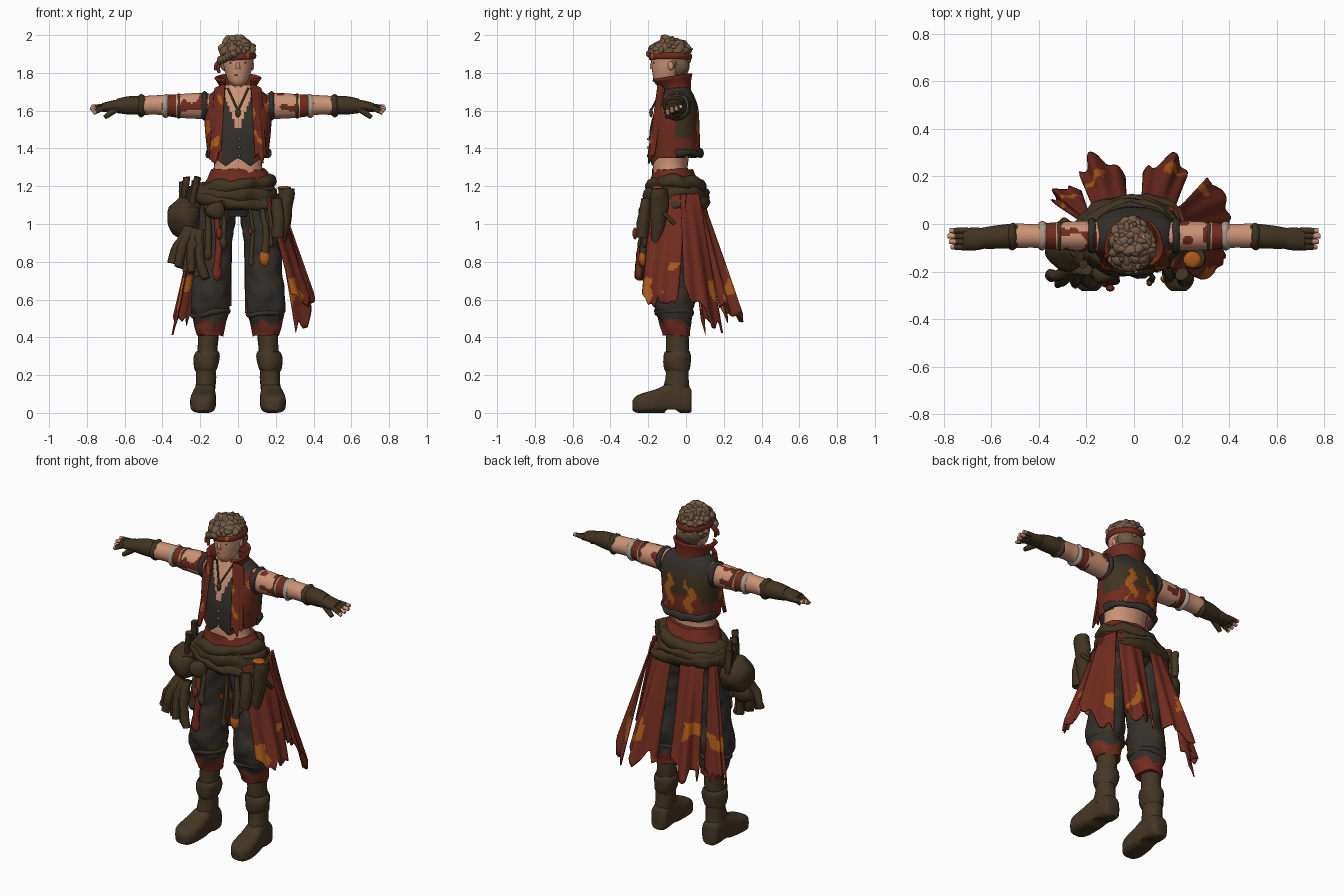
import bpy, bmesh, math, random
from mathutils import Vector, noise

random.seed(4)
cube = bpy.data.objects.get("Cube")
if cube:
    bpy.data.objects.remove(cube)

PALETTE = {
    "skin": (0.60, 0.29, 0.18), "hair_tan": (0.175, 0.105, 0.06),
    "rust_red": (0.160, 0.024, 0.013), "orange": (0.40, 0.10, 0.009),
    "charcoal": (0.034, 0.030, 0.025), "leather": (0.052, 0.033, 0.015),
    "boot_brown": (0.058, 0.037, 0.018), "bone": (0.40, 0.33, 0.26),
    "black": (0.01, 0.009, 0.008),
}
MATS = {}
for label, rgb in PALETTE.items():
    m = bpy.data.materials.new(label)
    m.use_nodes = True
    m.diffuse_color = (*rgb, 1)
    m.node_tree.nodes["Principled BSDF"].inputs["Base Color"].default_value = (*rgb, 1)
    MATS[label] = m


def finish(name, bm, color, sharp=50):
    """Turn a bmesh into an object; color is a name or a rule on face centres."""
    bmesh.ops.recalc_face_normals(bm, faces=bm.faces)
    slots = []
    for f in bm.faces:
        c = color(f.calc_center_median()) if callable(color) else color
        if c not in slots:
            slots.append(c)
        f.material_index = slots.index(c)
    me = bpy.data.meshes.new(name)
    bm.to_mesh(me)
    bm.free()
    for c in slots:
        me.materials.append(MATS[c])
    me.shade_smooth()
    me.set_sharp_from_angle(angle=math.radians(sharp))
    ob = bpy.data.objects.new(name, me)
    bpy.context.collection.objects.link(ob)
    return ob


def catmull(secs, steps):
    out = []
    for i in range(len(secs) - 1):
        p0, p1, p2 = secs[max(i - 1, 0)], secs[i], secs[i + 1]
        p3 = secs[min(i + 2, len(secs) - 1)]
        for k in range(steps):
            t = k / steps
            out.append([b + t * ((c - a) / 2 + t * (a - 2.5 * b + 2 * c - d / 2
                        + t * (1.5 * (b - c) + (d - a) / 2)))
                        for a, b, c, d in zip(p0, p1, p2, p3)])
    return out + [list(secs[-1])]


FRAMES = {"x": ((0, 1, 0), (0, 0, 1)), "y": ((1, 0, 0), (0, 0, 1)), "z": ((1, 0, 0), (0, 1, 0))}


def loft(name, secs, color, axis=None, n=20, steps=4, s=1, power=1, caps=True,
         closed=False, lump=0, warp=None, keep=None, thick=0):
    """Skin elliptical sections (x, y, z, a, b) along an axis or along their path."""
    rows = secs if closed else catmull(secs, steps)
    pts = [Vector(r[:3]) for r in rows]
    flat = closed or abs((pts[-1] - pts[0]).normalized().z) < 0.6
    ref = Vector((0, 0, 1)) if flat else Vector((0, 1, 0))
    bm = bmesh.new()
    rings = []
    for i, r in enumerate(rows):
        if axis:
            u, v = map(Vector, FRAMES[axis])
        else:
            last = len(pts) - 1
            nxt = pts[(i + 1) % len(pts)] if closed else pts[min(i + 1, last)]
            t = (nxt - pts[i - 1 if closed else max(i - 1, 0)]).normalized()
            u = t.cross(ref).normalized()
            v = u.cross(t)
        ring = []
        for k in range(n):
            c, d = math.cos(math.tau * k / n), math.sin(math.tau * k / n)
            c, d = (math.copysign(abs(w) ** power, w) for w in (c, d))
            co = pts[i] + u * c * r[3] + v * d * r[4]
            co += noise.noise_vector(co * 14) * lump
            co = warp(co) if warp else co
            ring.append(bm.verts.new((co.x * s, co.y, co.z)))
        rings.append(ring)
    pairs = list(zip(rings, rings[1:])) + ([(rings[-1], rings[0])] if closed else [])
    for a, b in pairs:
        for k in range(n):
            j = (k + 1) % n
            bm.faces.new((a[k], a[j], b[j], b[k]))
    if caps and not closed:
        bm.faces.new(rings[0])
        bm.faces.new(rings[-1])
    if keep:
        drop = [f for f in bm.faces if not keep(f.calc_center_median())]
        bmesh.ops.delete(bm, geom=drop, context="FACES")
    ob = finish(name, bm, color)
    if thick:
        ob.modifiers.new("thickness", "SOLIDIFY").thickness = thick


def belt(name, center, rx, ry, a, b, color, tilt=0, lump=0, n=12, half=False):
    """Band around an ellipse, or only its rear half."""
    x, y, z = center
    span = math.pi if half else math.tau
    path = [(x + rx * math.cos(span * k / 40), y + ry * math.sin(span * k / 40),
             z + tilt * math.cos(span * k / 40), a, b) for k in range(41 if half else 40)]
    loft(name, path, color, n=n, steps=1, closed=not half, lump=lump)


def tube(name, start, end, r0, r1, color, bend=0, **kw):
    mid = (Vector(start) + Vector(end)) / 2 + Vector((bend, -abs(bend) / 2, 0))
    m = (r0 + r1) / 1.9
    loft(name, [(*start, r0, r0), (*mid, m, m), (*end, r1, r1)], color, n=10, **kw)


def blobs(name, items, color, lump=0):
    bm = bmesh.new()
    for loc, scale in items:
        new = bmesh.ops.create_icosphere(bm, subdivisions=3 if lump else 2, radius=1)["verts"]
        for v in new:
            v.co = Vector(loc) + v.co * Vector(scale)
            v.co += noise.noise_vector(v.co * 14) * lump
    finish(name, bm, color)


def cloth(c):
    return "orange" if c.z < 0.80 and noise.noise(c * 9) > 0.25 else "rust_red"


def panel(name, tl, tr, bl, br, bow=0.05, color=cloth, nu=24, nv=40):
    """Ragged hanging cloth between two top and two bottom corners."""
    tl, tr, bl, br = map(Vector, (tl, tr, bl, br))
    bm = bmesh.new()
    cols = []
    cuts = [random.uniform(-0.10, 0.05) for _ in range(nu // 2 + 2)]
    for i in range(nu + 1):
        u = i / nu
        top, low = tl.lerp(tr, u), bl.lerp(br, u)
        out = Vector((low.x, low.y + 0.05, 0)).normalized()
        ragged = (cuts[i // 2] + cuts[(i + 1) // 2]) / 2 + 0.05 * math.sin(math.pi * u)
        col = []
        for j in range(nv + 1):
            v = j / nv
            reach = v * (1 + ragged * v ** 5)
            fold = bow * (math.sin(math.pi * u) + 0.2 * math.sin(u * 15))
            col.append(bm.verts.new(top.lerp(low, reach) + out * fold * v))
        cols.append(col)
    for a, b in zip(cols, cols[1:]):
        for j in range(nv):
            bm.faces.new((a[j], a[j + 1], b[j + 1], b[j]))
    finish(name, bm, color).modifiers.new("thickness", "SOLIDIFY").thickness = 0.01


# Head, neck and face
loft("neck", [(0, -.055, 1.64, .06, .055), (0, -.07, 1.72, .048, .05), (0, -.08, 1.80, .05, .055)], "skin", "z")
loft("head", [(0, -.125, 1.73, .022, .028), (0, -.112, 1.755, .05, .058), (0, -.10, 1.80, .068, .078),
              (0, -.088, 1.86, .08, .096), (0, -.085, 1.92, .082, .098), (0, -.08, 1.97, .05, .06)], "skin", "z", n=28)
loft("nose", [(0, -.172, 1.865, .007, .01), (0, -.178, 1.84, .011, .014), (0, -.177, 1.82, .013, .013)], "skin", "z", n=10)
blobs("mouth", [((-.004, -.171, 1.79), (.018, .006, .009))], "rust_red")
blobs("eyes", [((s * .032, -.168, 1.853), (.013, .006, .006)) for s in (1, -1)], "black")
blobs("ears", [((s * .076, -.08, 1.838), (.01, .016, .025)) for s in (1, -1)], "skin")

# Shaggy hair made of overlapping locks, with a headband
locks = [((-.005, -.08, 1.905), (.086, .10, .075)), ((0, -.035, 1.845), (.08, .06, .075))]
for k in range(170):
    h = 1 - 1.9 * (k + 0.5) / 170
    a, w = k * 2.39996, math.sqrt(1 - h * h)
    p = Vector((-.008 + .084 * w * math.cos(a), -.084 + .096 * w * math.sin(a), 1.892 + .082 * h))
    if p.z > 1.91 or (p.y > -.07 and 1.80 < p.z < 1.865):
        locks.append((p, [random.uniform(.012, .032) for _ in "xyz"]))
locks += [((-.09 + .014 * k, -.15 - .008 * k, 1.872 + .006 * k), (.018, .018, .024)) for k in range(6)]
blobs("hair", locks, "hair_tan", .012)
belt("headband", (0, -.083, 1.885), .089, .107, .008, .017,
     lambda c: "orange" if .01 < c.x < .06 and c.y < -.15 and noise.noise(c * 40) > 0 else "rust_red", tilt=.006)
for k in range(2):
    tube("headband_tail", (-.09, -.12, 1.87), (-.10 - .02 * k, -.14, 1.80 + .015 * k), .012, .008, "rust_red", -.01)

# Torso and sleeveless vest
loft("torso", [(0, -.06, 1.16, .17, .12), (0, -.082, 1.28, .132, .094), (0, -.078, 1.36, .128, .094),
               (0, -.06, 1.55, .15, .10), (0, -.055, 1.70, .09, .06)], "skin", "z", n=28)


def vest_color(c):
    x = abs(c.x)
    if c.y < -.055:
        if x < (c.z - 1.49) * .38 and x < .08:
            return "skin"
        if x < .085 or c.z > 1.68:
            return "charcoal"
        return "orange" if noise.noise(c * 13) > .42 else "rust_red"
    # Two wavy painted streaks on the back
    if c.y > .01 and abs(x - .07 - .016 * math.sin(c.z * 55)) < .024 and 1.42 < c.z + .03 * math.sin(c.x * 70) < 1.58:
        return "orange"
    if c.z > 1.63:
        return "charcoal"
    return "leather" if c.z > 1.50 - .04 * (x > .13) else "rust_red"


def vest_hem(c):
    dip = max(0, 1 - abs(abs(c.x) - .065) / .06) if c.y < -.08 else 0
    c.z = max(c.z, 1.35 - .045 * dip + .02 * (c.y > 0))
    return c


loft("vest", [(0, -.06, 1.30, .155, .125), (0, -.06, 1.40, .165, .133), (0, -.06, 1.50, .175, .132),
              (0, -.05, 1.61, .178, .115), (0, -.048, 1.68, .155, .09), (0, -.052, 1.735, .075, .062)],
     vest_color, "z", n=96, steps=12, power=.85, caps=False, warp=vest_hem)
belt("vest_hem_roll", (0, -.055, 1.375), .16, .132, .014, .022, "charcoal", lump=.012, half=True)


def collar_flare(c):
    if c.z > 1.72:
        c.z += .15 * (c.y + .03)
        c.x *= 1 + (c.z - 1.69) * 32 * max(0, -.07 - c.y)
    return c


loft("collar", [(0, -.055, 1.69, .088, .072), (0, -.066, 1.74, .088, .08), (0, -.082, 1.79, .108, .104)], "rust_red",
     "z", n=48, caps=False, warp=collar_flare, keep=lambda c: c.y > -.1 or abs(c.x) > .068, thick=.012)
for s in (1, -1):
    panel("lapel", (s * .07, -.15, 1.745), (s * .125, -.12, 1.72), (s * .09, -.203, 1.35), (s * .15, -.165, 1.36),
          .015, lambda c: "orange" if noise.noise(c * 15) > .43 else "rust_red", nu=12)
    tube("necklace", (s * .055, -.125, 1.72), (0, -.185, 1.60), .005, .005, "leather")
blobs("pendant", [((0, -.185, 1.59), (.014, .01, .026))], "boot_brown")
blobs("vest_buttons", [((.008, -.2, 1.36 + .045 * k), (.007, .008, .007)) for k in range(3)], "bone")


# Arms, legs and boots, mirrored
def arm_color(c):
    x = abs(c.x)
    if x > .50 + .012 * math.sin(c.z * 90):
        return "leather"
    if .325 < x < .37 or (x < .31 and c.z > 1.60 and noise.noise(c * 17) > .12):
        return "rust_red"
    return "skin"


def leg_color(c):
    if c.z < .475 + .02 * math.sin(c.x * 60):
        return "rust_red"
    return "leather" if noise.noise(c * 11) > .4 else "charcoal"


for side, s in (("left", 1), ("right", -1)):
    loft(side + "_arm", [(.13, -.05, 1.62, .06, .068), (.22, -.05, 1.625, .062, .068), (.32, -.05, 1.625, .058, .062),
                         (.42, -.05, 1.63, .05, .052), (.50, -.05, 1.628, .052, .05), (.58, -.055, 1.628, .049, .048),
                         (.64, -.06, 1.625, .044, .038)], arm_color, "x", n=40, steps=14, s=s)
    for x, r, c in ((.175, .066, "charcoal"), (.312, .054, "leather"), (.385, .053, "bone"), (.51, .05, "leather")):
        loft(side + "_arm_band", [(x - .015, -.05, 1.625, r, r + .003), (x, -.05, 1.625, r + .008, r + .012),
                                  (x + .015, -.05, 1.625, r, r + .003)], c, "x", s=s, lump=.006)
    loft(side + "_hand", [(.62, -.06, 1.626, .042, .037), (.67, -.063, 1.622, .048, .031),
                          (.72, -.063, 1.617, .045, .023)], "leather", "x", s=s)
    for k in range(4):
        y = -.028 - .023 * k
        tube(side + "_finger", (.70, y, 1.622), (.783 - .008 * abs(k - 1), y, 1.622 - .012 * k), .0145, .010,
             lambda c: "skin" if abs(c.x) > .755 else "leather", s=s)
    tube(side + "_thumb", (.645, -.085, 1.61), (.705, -.10, 1.565), .019, .012, "leather", s=s)

    loft(side + "_trouser_leg", [(.09, -.055, 1.18, .11, .125), (.115, -.06, 1.05, .105, .115),
                                 (.125, -.065, .90, .095, .105), (.135, -.068, .75, .096, .104),
                                 (.145, -.068, .62, .104, .112), (.148, -.062, .53, .10, .10),
                                 (.15, -.055, .47, .082, .083), (.15, -.05, .41, .074, .072)],
         leg_color, "z", n=40, steps=10, s=s, lump=.014)
    belt(side + "_knee_fold", (s * .147, -.064, .53), .088, .088, .018, .016, "charcoal", .012, .012)
    loft(side + "_boot_shaft", [(.16, -.045, .44, .055, .06), (.162, -.045, .34, .055, .06),
                                (.168, -.045, .22, .053, .06), (.174, -.05, .10, .056, .07)],
         "boot_brown", "z", s=s, lump=.008)
    loft(side + "_boot_cuff", [(.163, -.045, .325, .06, .066), (.165, -.045, .30, .069, .073),
                               (.167, -.045, .24, .063, .069), (.168, -.045, .22, .054, .062)], "boot_brown", "z", s=s, lump=.008)
    loft(side + "_boot_foot", [(.172, .03, .06, .036, .055), (.172, .01, .07, .052, .07),
                               (.176, -.08, .08, .056, .08), (.182, -.15, .064, .066, .064),
                               (.187, -.23, .052, .066, .052), (.188, -.265, .045, .05, .043),
                               (.188, -.282, .04, .03, .028)],
         lambda c: "leather" if c.z < .025 else "boot_brown", "y", n=32, s=s, power=.62,
         warp=lambda c: Vector((c.x, c.y, max(c.z, 0 if c.y > -.05 or c.y < -.11 else .018))))

# Waistband and twisted sash
loft("waistband", [(0, -.055, 1.14, .21, .145), (0, -.06, 1.22, .178, .13), (0, -.072, 1.29, .145, .106)],
     "rust_red", "z", n=36, lump=.012)
for k in range(3):
    belt("sash_roll", (-.015, -.05, 1.115 + .042 * k), .20 - .013 * k, .135 - .008 * k, .042, .04, "leather",
         tilt=.022 * (k - 1), lump=.022)
loft("hip_wrap", [(0, -.055, 1.04, .13, .10), (0, -.055, 1.12, .20, .145)], "charcoal", "z", n=30)

# Ragged coat tails
panel("left_front_tail", (.16, -.185, 1.14), (.225, .0, 1.16), (.285, -.235, .62), (.36, -.04, .60))
panel("left_side_tail", (.22, -.03, 1.16), (.19, .07, 1.16), (.39, -.01, .66), (.30, .19, .44), .04)
panel("left_back_tail", (.17, .06, 1.17), (.03, .09, 1.17), (.215, .18, .53), (.035, .20, .56), .10)
panel("right_back_tail", (-.03, .09, 1.17), (-.17, .06, 1.17), (-.035, .20, .56), (-.215, .18, .51), .10)
panel("right_side_tail", (-.19, .05, 1.15), (-.21, .0, 1.15), (-.22, .14, .52), (-.325, .08, .45), .07)

# Right hip bag with tools and a bunch of hanging gloves
blobs("hip_bag", [((-.285, -.09, 1.03), (.092, .105, .105)), ((-.27, -.09, 1.09), (.075, .085, .04))], "leather", .018)
for k in range(6):
    tube("bag_tool", (-.25 - .008 * k, -.14 + .03 * k, 1.07), (-.21 - .016 * k, -.17 + .035 * k, 1.25 - .025 * (k % 4)),
         .016, .02, "boot_brown" if k % 2 else "leather", lump=.008)
for k in range(6):
    tube("hanging_glove", (-.20 - .012 * k, -.19, .97), (-.17 - .036 * k, -.25 + .03 * (k % 2), .71 + .016 * k),
         .03, .022, "leather", -.02, lump=.014)
blobs("hanging_knot", [((-.25, -.2, .87), (.07, .05, .055)), ((-.12, -.21, 1.07), (.05, .04, .05))], "leather", .015)

# Left hip holster and side pouches
loft("holster", [(.255, -.14, 1.19, .042, .04), (.255, -.14, 1.10, .036, .05), (.24, -.15, .98, .03, .035),
                 (.23, -.16, .86, .016, .02)], "leather", "z", lump=.01)
blobs("holster_cap", [((.245, -.15, 1.19), (.038, .036, .012))], "orange")
tube("holster_peg", (.275, -.12, 1.06), (.27, -.06, 1.0), .012, .01, "leather")
tube("hip_flask", (.20, -.21, 1.13), (.21, -.23, .93), .028, .034, "leather", .01, lump=.008)

# Dangling trinkets along the front
for x, y, top, low, r, c in ((-.17, -.21, 1.1, .84, .018, "leather"), (-.12, -.25, 1.08, .74, .02, "rust_red"),
                             (-.09, -.24, 1.1, .90, .016, "leather"), (.06, -.24, 1.1, .80, .013, "leather"),
                             (.13, -.23, 1.08, .82, .022, "leather"), (.16, -.22, 1.1, .90, .012, "leather")):
    tube("dangling_cord", (x, y + .04, top), (x + .01, y, low), r * .6, r, c, .012, lump=.006)
    blobs("cord_end", [((x + .01, y, low), (r * 1.3, r, r * 2))], "orange" if x == .13 else c, .004)
blobs("beads", [((-.10, -.27, .95), (.018, .014, .032)), ((.065, -.25, .96), (.012, .012, .02))], "rust_red")
